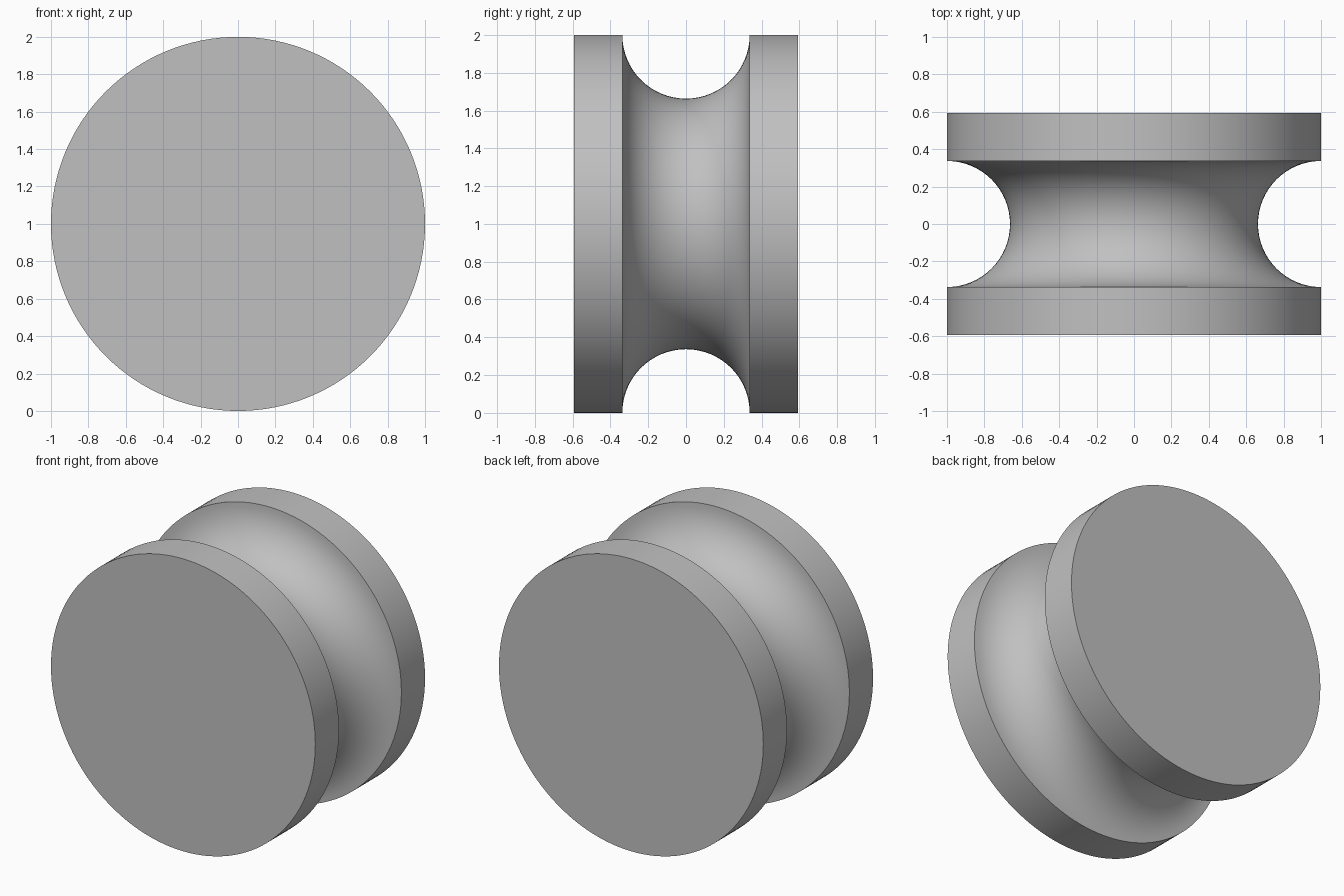
import bpy, bmesh, math
from mathutils import Matrix, Vector

cube = bpy.data.objects.get("Cube")
if cube:
    bpy.data.objects.remove(cube, do_unlink=True)

RADIUS, HALF_WIDTH, GROOVE = 1.0, 0.593, 0.337
SIDES, ARC_STEPS = 128, 32

# Plain grey material
grey = bpy.data.materials.new("plain_grey")
grey.use_nodes = True
colour = (0.53, 0.53, 0.53, 1)
grey.diffuse_color = colour
grey.node_tree.nodes["Principled BSDF"].inputs["Base Color"].default_value = colour

# Half profile as (radius, y): end cap, rim, round groove, rim, end cap
profile = [(0, -HALF_WIDTH), (RADIUS, -HALF_WIDTH)]
for i in range(ARC_STEPS + 1):
    a = math.pi * i / ARC_STEPS
    profile.append((RADIUS - GROOVE * math.sin(a), -GROOVE * math.cos(a)))
profile += [(RADIUS, HALF_WIDTH), (0, HALF_WIDTH)]

# Revolve the profile around the y axis
bm = bmesh.new()
verts = [bm.verts.new((r, y, 0)) for r, y in profile]
edges = [bm.edges.new(pair) for pair in zip(verts, verts[1:])]
bmesh.ops.spin(bm, geom=verts + edges, cent=(0, 0, 0), axis=(0, 1, 0),
               angle=2 * math.pi, steps=SIDES, use_duplicate=False)
bmesh.ops.remove_doubles(bm, verts=bm.verts, dist=1e-4)
bmesh.ops.recalc_face_normals(bm, faces=bm.faces)
bmesh.ops.transform(bm, matrix=Matrix.Translation(Vector((0, 0, RADIUS))), verts=bm.verts)

mesh = bpy.data.meshes.new("grooved_wheel")
bm.to_mesh(mesh)
bm.free()
mesh.materials.append(grey)
wheel = bpy.data.objects.new("grooved_wheel", mesh)
bpy.context.collection.objects.link(wheel)

# Smooth shading with sharp rim edges
bpy.ops.object.select_all(action='DESELECT')
wheel.select_set(True)
bpy.context.view_layer.objects.active = wheel
bpy.ops.object.shade_smooth_by_angle(angle=math.radians(30))
